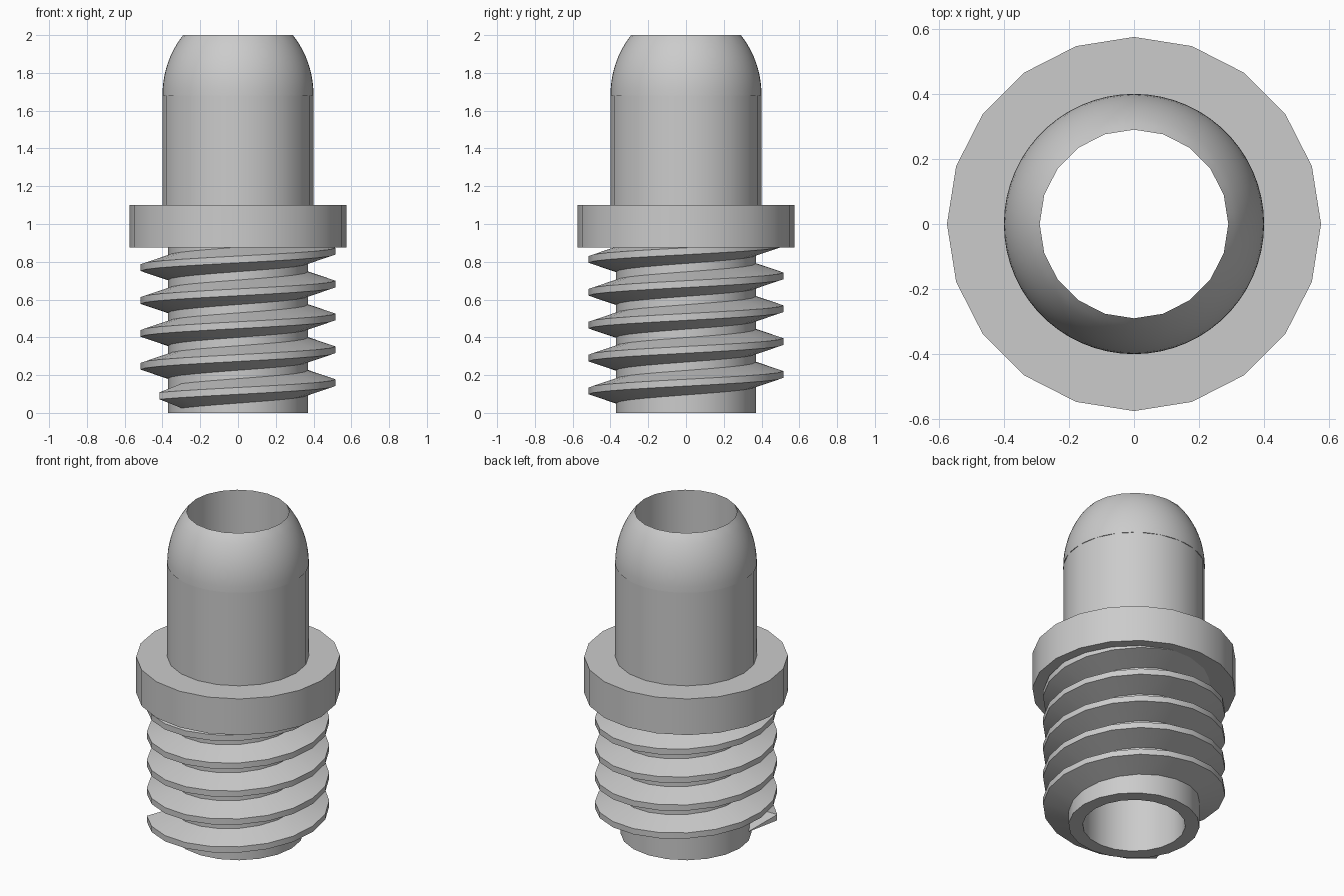
import bpy, bmesh, math

cube = bpy.data.objects.get("Cube")
if cube:
    bpy.data.objects.remove(cube, do_unlink=True)

metal = bpy.data.materials.new("plain_grey")
grey = (0.6, 0.6, 0.6, 1)
metal.use_nodes = True
metal.diffuse_color = grey
metal.node_tree.nodes["Principled BSDF"].inputs["Base Color"].default_value = grey

SIDES = 20
STEP = math.tau / SIDES
BORE, ROOT, SLEEVE, COLLAR = 0.29, 0.37, 0.40, 0.575
COLLAR_LOW, COLLAR_HIGH, DOME_BASE, TOP = 0.875, 1.10, 1.68, 2.0


def polar(r, a, z):
    return (r * math.cos(a), r * math.sin(a), z)


def skin(name, rows, closed):
    """Join rows of points with quads."""
    bm = bmesh.new()
    grid = [[bm.verts.new(p) for p in row] for row in rows]
    for a, b in zip(grid, grid[1:]):
        n = len(a)
        for j in range(n if closed else n - 1):
            k = (j + 1) % n
            bm.faces.new((a[j], b[j], b[k], a[k]))
    bmesh.ops.remove_doubles(bm, verts=bm.verts, dist=0.0001)
    mesh = bpy.data.meshes.new(name)
    bm.to_mesh(mesh)
    bm.free()
    mesh.materials.append(metal)
    obj = bpy.data.objects.new(name, mesh)
    bpy.context.collection.objects.link(obj)
    bpy.ops.object.select_all(action='DESELECT')
    obj.select_set(True)
    bpy.context.view_layer.objects.active = obj
    bpy.ops.object.shade_smooth_by_angle(angle=math.radians(30))
    return obj


def lathe(name, profile):
    skin(name, [[polar(r, j * STEP, z) for j in range(SIDES)] for r, z in profile], True)


# Turned parts, each an outside surface running downward
lathe("sleeve", [(SLEEVE, DOME_BASE), (SLEEVE, COLLAR_HIGH)])
lathe("collar", [(SLEEVE, COLLAR_HIGH), (COLLAR, COLLAR_HIGH),
                 (COLLAR, COLLAR_LOW), (ROOT, COLLAR_LOW)])
lathe("shank", [(ROOT, COLLAR_LOW), (ROOT, 0), (BORE, 0)])
lathe("bore", [(BORE, 0), (BORE, TOP)])

# Rounded nose, finer than the rest, trimmed by the many-sided bore
FINE, RINGS = 3 * SIDES, 10
rise = (TOP - DOME_BASE) / math.sqrt(1 - (BORE / SLEEVE) ** 2)
rows = []
for i in range(RINGS + 1):
    row = []
    for j in range(FINE):
        a = j * math.tau / FINE
        mouth = BORE * math.cos(STEP / 2) / math.cos(a % STEP - STEP / 2)
        end = math.acos(mouth / SLEEVE)
        t = end * (1 - i / RINGS)
        z = min(TOP, DOME_BASE + rise * math.sin(t))
        row.append(polar(SLEEVE * math.cos(t), a, z))
    rows.append(row)
rows.append([polar(SLEEVE * 0.98, j * math.tau / FINE, DOME_BASE) for j in range(FINE)])
skin("rounded_nose", rows, True)

# Right-handed screw thread with a tapered start, running up into the collar
PITCH, CREST = 0.174, 0.515
section = [(ROOT - 0.01, -0.068), (CREST, -0.018), (CREST, 0.018), (ROOT - 0.01, 0.068)]
FIRST = 12
rows = [[polar(ROOT - 0.01, (FIRST - 1) * STEP, 0.05)] * len(section)]
for i in range(FIRST, FIRST + 5 * SIDES - 3):
    z = -0.014 + PITCH * i / SIDES
    rows.append([polar(r, i * STEP, z + dz) for r, dz in section])
skin("screw_thread", rows, False)
